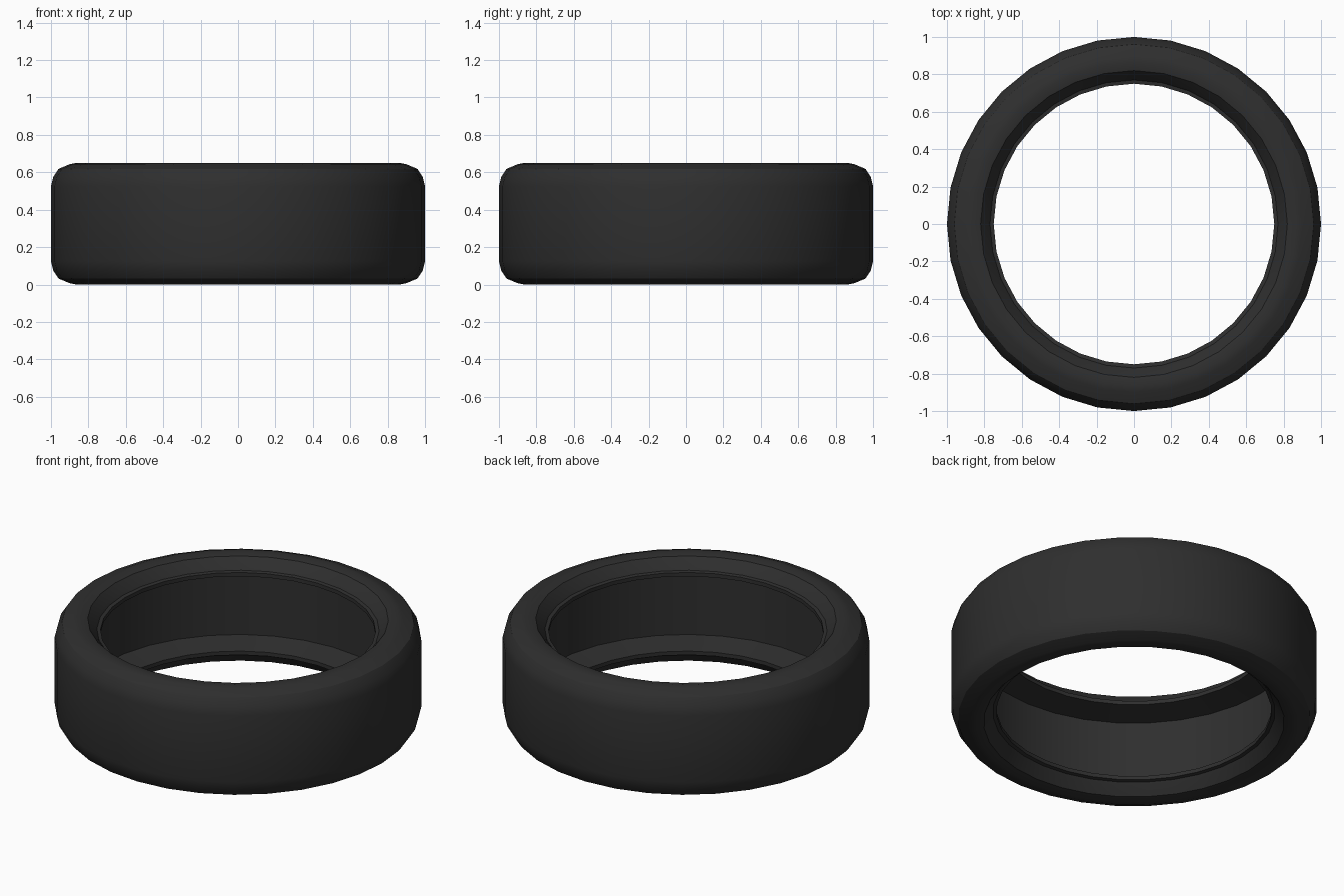
import bpy, bmesh, math

if "Cube" in bpy.data.objects:
    bpy.data.objects.remove(bpy.data.objects["Cube"])

SEGMENTS = 32
MID = 0.325  # mirror plane of the cross-section

# Rubber colour
rubber = bpy.data.materials.new("black_rubber")
rubber.diffuse_color = (0.028, 0.028, 0.028, 1.0)
rubber.use_nodes = True
rubber.node_tree.nodes["Principled BSDF"].inputs["Base Color"].default_value = rubber.diffuse_color

# Upper half of the cross-section (radius, height), from tread over the
# sidewall and bead lip to the hollow inside
half = [
    (1.0, 0.525), (0.988, 0.575), (0.96, 0.618), (0.90, 0.643), (0.865, 0.65),
    (0.82, 0.64), (0.78, 0.592), (0.77, 0.577), (0.75, 0.573), (0.75, 0.55),
    (0.90, 0.52),
]
profile = half + [(r, 2 * MID - z) for r, z in reversed(half)]


def lathe(name, pts, mat):
    """Closed profile revolved about z."""
    bm = bmesh.new()
    rings = []
    for i in range(SEGMENTS):
        a = 2 * math.pi * i / SEGMENTS
        rings.append([bm.verts.new((r * math.cos(a), r * math.sin(a), z)) for r, z in pts])
    n = len(pts)
    for i in range(SEGMENTS):
        p, q = rings[i], rings[(i + 1) % SEGMENTS]
        for j in range(n):
            k = (j + 1) % n
            bm.faces.new((p[j], p[k], q[k], q[j]))
    bmesh.ops.recalc_face_normals(bm, faces=bm.faces)
    me = bpy.data.meshes.new(name)
    bm.to_mesh(me)
    bm.free()
    me.materials.append(mat)
    ob = bpy.data.objects.new(name, me)
    bpy.context.collection.objects.link(ob)
    return ob


# Hollow tyre lying flat
tyre = lathe("tyre", profile, rubber)
bpy.context.view_layer.objects.active = tyre
tyre.select_set(True)
bpy.ops.object.shade_smooth_by_angle(angle=math.radians(32))
